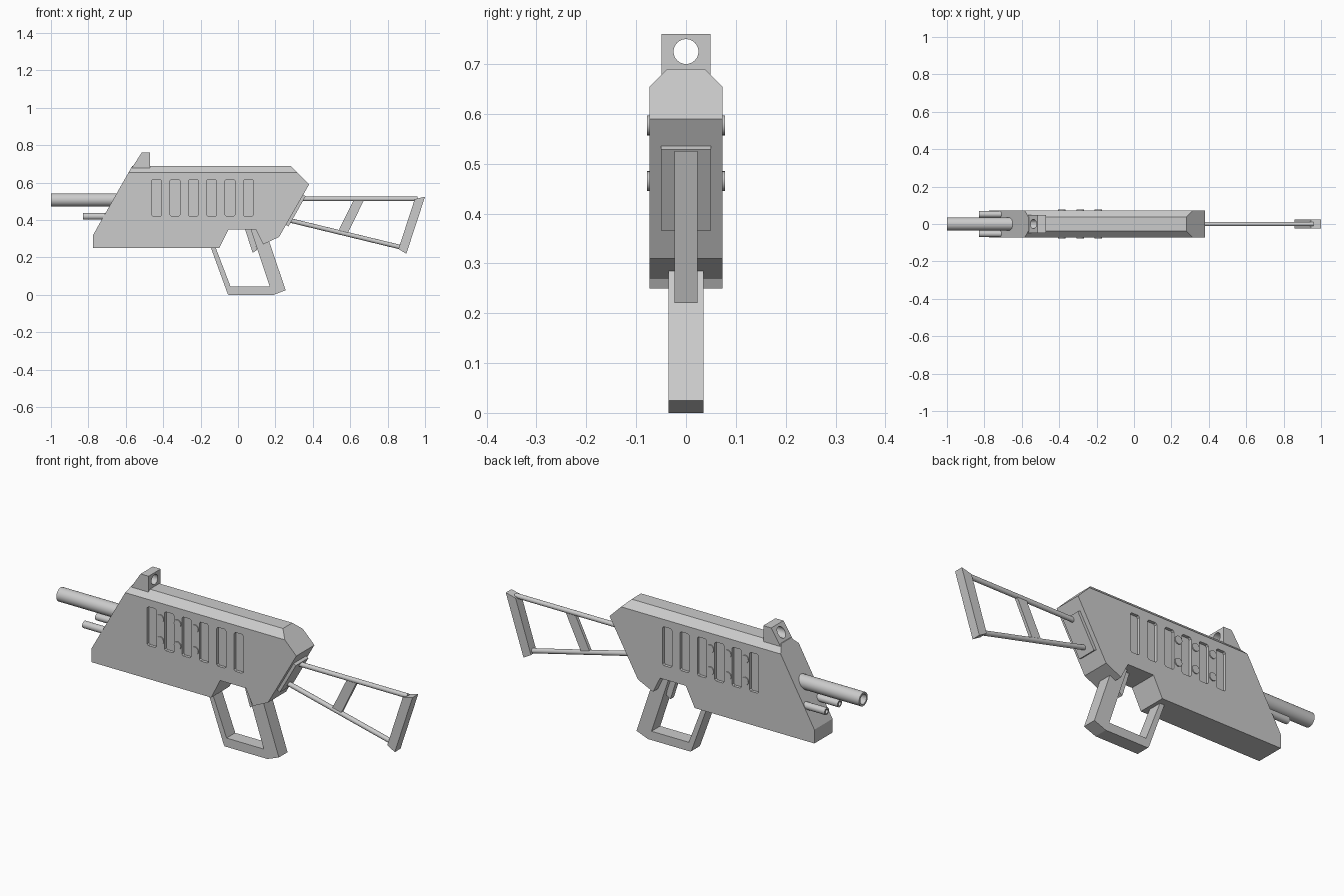
import bpy, bmesh, math
from mathutils import Vector, Matrix

if "Cube" in bpy.data.objects:
    bpy.data.objects.remove(bpy.data.objects["Cube"])

grey = bpy.data.materials.new("light_grey")
grey.diffuse_color = (0.6, 0.6, 0.6, 1)
grey.use_nodes = True
grey.node_tree.nodes["Principled BSDF"].inputs["Base Color"].default_value = grey.diffuse_color


def add_object(name, bm, smooth=False):
    bmesh.ops.recalc_face_normals(bm, faces=bm.faces[:])
    me = bpy.data.meshes.new(name)
    bm.to_mesh(me)
    bm.free()
    me.materials.append(grey)
    if smooth:
        me.shade_smooth()
        me.set_sharp_from_angle(angle=math.radians(35))
    ob = bpy.data.objects.new(name, me)
    bpy.context.collection.objects.link(ob)
    return ob


def add_prism(bm, pts, y0, y1):
    """Extrude an (x, z) outline from y0 to y1."""
    face = bm.faces.new([bm.verts.new((x, y0, z)) for x, z in pts])
    ext = bmesh.ops.extrude_face_region(bm, geom=[face])
    verts = [v for v in ext["geom"] if isinstance(v, bmesh.types.BMVert)]
    bmesh.ops.translate(bm, verts=verts, vec=(0, y1 - y0, 0))


def prism(name, pts, half):
    bm = bmesh.new()
    add_prism(bm, pts, -half, half)
    return add_object(name, bm)


def add_rod(bm, p0, p1, r, seg=20):
    p0, p1 = Vector(p0), Vector(p1)
    d = p1 - p0
    m = Matrix.Translation((p0 + p1) / 2) @ d.to_track_quat('Z', 'Y').to_matrix().to_4x4()
    bmesh.ops.create_cone(bm, cap_ends=True, segments=seg, radius1=r, radius2=r,
                          depth=d.length, matrix=m)


def rod(name, p0, p1, r, seg=20):
    bm = bmesh.new()
    add_rod(bm, p0, p1, r, seg)
    return add_object(name, bm, True)


def cut(ob, bm):
    """Subtract a cutter mesh and bake the result."""
    cutter = add_object("cutter", bm)
    cutter.hide_render = True
    mod = ob.modifiers.new("cut", 'BOOLEAN')
    mod.operation, mod.solver, mod.object = 'DIFFERENCE', 'EXACT', cutter
    dg = bpy.context.evaluated_depsgraph_get()
    me = bpy.data.meshes.new_from_object(ob.evaluated_get(dg))
    ob.modifiers.clear()
    ob.data = me
    bpy.data.objects.remove(cutter)


# Receiver: side profile with both top edges cut off at an angle
bm = bmesh.new()
add_prism(bm, [(-0.775, 0.25), (-0.775, 0.32), (-0.565, 0.69), (0.28, 0.69), (0.38, 0.59),
               (0.22, 0.31), (0.135, 0.27), (0.095, 0.35), (-0.05, 0.35), (-0.10, 0.25)],
          -0.073, 0.073)
for s in (-1, 1):
    res = bmesh.ops.bisect_plane(bm, geom=bm.verts[:] + bm.edges[:] + bm.faces[:],
                                 plane_co=(0, s * 0.073, 0.655), plane_no=(0, s, 1),
                                 clear_outer=True)
    edges = [e for e in res["geom_cut"] if isinstance(e, bmesh.types.BMEdge)]
    bmesh.ops.edgeloop_fill(bm, edges=edges)
body = add_object("receiver", bm)

# Six recessed side slots on both sides
slots = bmesh.new()
w, c = 0.026, 0.007
for i in range(6):
    x = -0.435 + i * 0.098
    pts = [(x - w + c, 0.42), (x + w - c, 0.42), (x + w, 0.42 + c), (x + w, 0.618 - c),
           (x + w - c, 0.618), (x - w + c, 0.618), (x - w, 0.618 - c), (x - w, 0.42 + c)]
    for s in (-1, 1):
        add_prism(slots, pts, s * 0.058, s * 0.1)
cut(body, slots)

# Round studs between the front slots
bm = bmesh.new()
for i in range(3):
    for z in (0.465, 0.577):
        for s in (-1, 1):
            x = -0.386 + i * 0.098
            add_rod(bm, (x, s * 0.06, z), (x, s * 0.078, z), 0.02)
add_object("side_studs", bm, True)

# Barrel with open muzzle, and two small tubes below it
barrel = rod("barrel", (-1, 0, 0.508), (-0.55, 0, 0.508), 0.035, 32)
bore = bmesh.new()
add_rod(bore, (-1.1, 0, 0.508), (-0.75, 0, 0.508), 0.025, 32)
cut(barrel, bore)
for side, s in (("left", -1), ("right", 1)):
    tube = rod("lower_tube_" + side, (-0.83, s * 0.052, 0.42), (-0.66, s * 0.052, 0.42), 0.018)
    bore = bmesh.new()
    add_rod(bore, (-0.9, s * 0.052, 0.42), (-0.76, s * 0.052, 0.42), 0.011)
    cut(tube, bore)

# Sight block with a round hole
sight = prism("sight", [(-0.57, 0.676), (-0.515, 0.76), (-0.47, 0.76), (-0.47, 0.676)], 0.049)
hole = bmesh.new()
add_rod(hole, (-0.7, 0, 0.725), (-0.3, 0, 0.725), 0.025, 32)
cut(sight, hole)

# Grip and guard as one bent frame
prism("grip_frame", [(-0.155, 0.28), (-0.055, 0.005), (-0.05, 0), (0.19, 0), (0.255, 0.025),
                     (0.165, 0.29), (0.12, 0.36), (0.065, 0.36), (0.17, 0.045),
                     (-0.04, 0.045), (-0.13, 0.28)], 0.035)

# Trigger
prism("trigger", [(0.035, 0.36), (0.078, 0.225), (0.102, 0.24), (0.075, 0.36)], 0.014)

# Stock mounting plate on the sloped rear face
prism("stock_plate", [(0.332, 0.545), (0.362, 0.528), (0.27, 0.366), (0.24, 0.383)], 0.05)

# Stock: two rods, a brace and the butt
rod("stock_upper_rod", (0.32, 0, 0.513), (0.96, 0, 0.513), 0.012)
rod("stock_lower_rod", (0.25, 0, 0.405), (0.89, 0, 0.25), 0.012)
prism("stock_brace", [(0.62, 0.51), (0.675, 0.51), (0.582, 0.32), (0.532, 0.332)], 0.008)
prism("stock_butt", [(0.945, 0.512), (1.0, 0.525), (0.9, 0.22), (0.858, 0.245)], 0.023)
